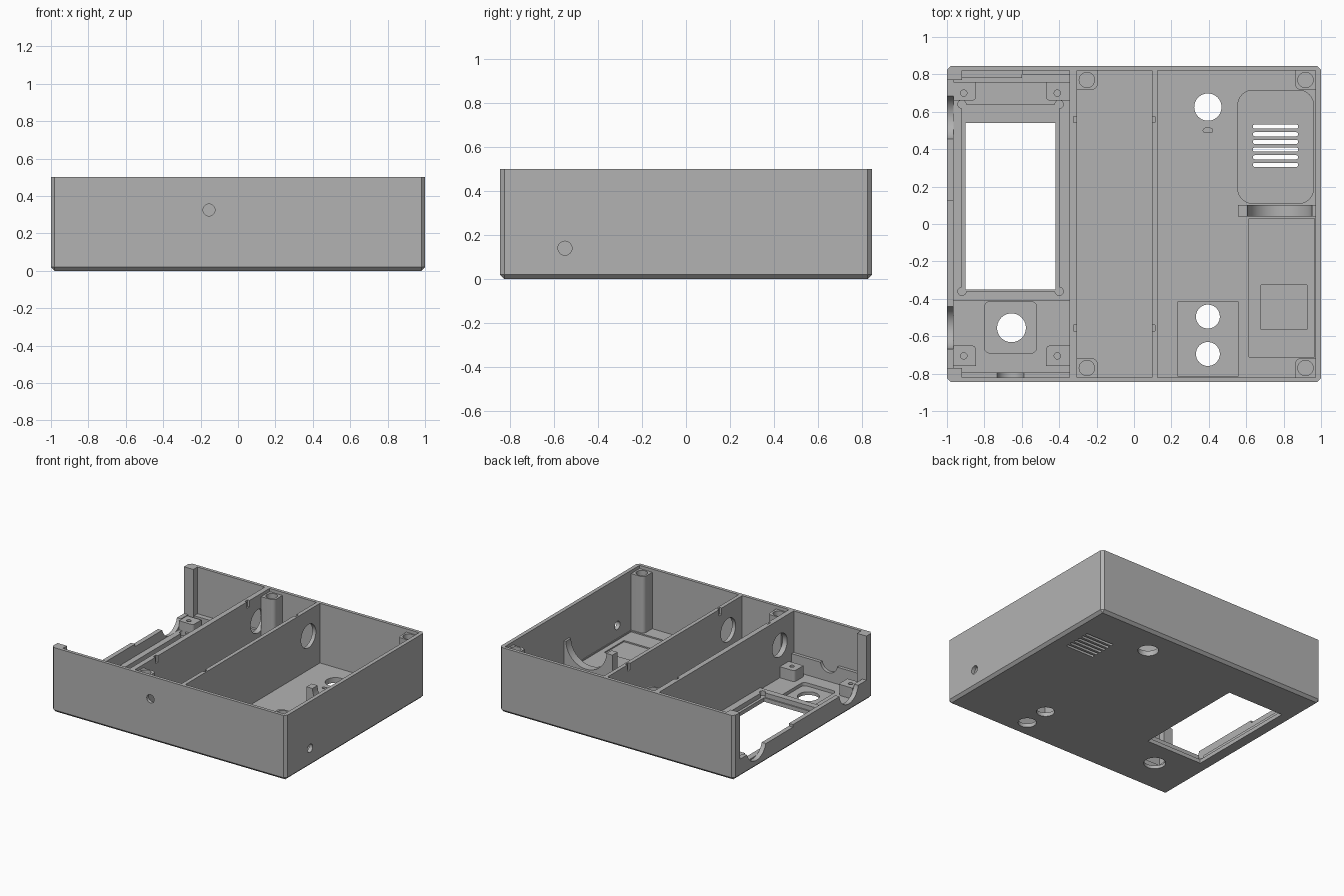
import bpy, bmesh, math
from mathutils import Matrix, Vector

if "Cube" in bpy.data.objects:
    bpy.data.objects.remove(bpy.data.objects["Cube"])

grey = bpy.data.materials.new("plain grey")
grey.diffuse_color = (0.45, 0.45, 0.45, 1)
grey.use_nodes = True
grey.node_tree.nodes["Principled BSDF"].inputs["Base Color"].default_value = grey.diffuse_color


def make(name, bm):
    me = bpy.data.meshes.new(name)
    bm.normal_update()
    bm.to_mesh(me)
    bm.free()
    me.materials.append(grey)
    ob = bpy.data.objects.new(name, me)
    bpy.context.collection.objects.link(ob)
    return ob


def box(name, x0, x1, y0, y1, z0, z1, r=0, seg=6, corner=None):
    """Box with optionally rounded vertical edges (all, or those picked by corner)."""
    bm = bmesh.new()
    bmesh.ops.create_cube(bm, size=1)
    for v in bm.verts:
        v.co = Vector((x1 if v.co.x > 0 else x0, y1 if v.co.y > 0 else y0, z1 if v.co.z > 0 else z0))
    if r:
        edges = [e for e in bm.edges if abs(e.verts[0].co.z - e.verts[1].co.z) > 1e-4
                 and (corner is None or corner(e.verts[0].co))]
        bmesh.ops.bevel(bm, geom=edges, offset=r, segments=seg, profile=0.5, affect='EDGES')
    return make(name, bm)


def rod(name, c, r, length, axis='z', seg=40):
    """Cylinder centred on c along one axis."""
    bm = bmesh.new()
    bmesh.ops.create_cone(bm, cap_ends=True, segments=seg, radius1=r, radius2=r, depth=length)
    rot = {'z': Matrix(), 'x': Matrix.Rotation(math.pi / 2, 4, 'Y'),
           'y': Matrix.Rotation(math.pi / 2, 4, 'X')}[axis]
    bm.transform(Matrix.Translation(c) @ rot)
    return make(name, bm)


def cut(target, cutters):
    """Subtract all cutters, bake the result and remove the cutters."""
    for c in cutters:
        m = target.modifiers.new("cut", 'BOOLEAN')
        m.operation, m.solver, m.object = 'DIFFERENCE', 'EXACT', c
    dg = bpy.context.evaluated_depsgraph_get()
    me = bpy.data.meshes.new_from_object(target.evaluated_get(dg))
    target.modifiers.clear()
    target.data = me
    for c in cutters:
        bpy.data.objects.remove(c)


# Outer case with chamfered bottom and upright edges
bm = bmesh.new()
bmesh.ops.create_cube(bm, size=1)
bmesh.ops.scale(bm, vec=(2, 1.69, 0.5), verts=bm.verts)
bmesh.ops.translate(bm, vec=(0, 0, 0.25), verts=bm.verts)
edges = [e for e in bm.edges if min(v.co.z for v in e.verts) < 0.01]
bmesh.ops.bevel(bm, geom=edges, offset=0.02, segments=1, affect='EDGES')
case = make("case", bm)

# Bays, left wall opening and cable notches
cuts = [box("c", -0.965, -0.325, -0.82, 0.82, 0.05, 0.7),
        box("c", -0.325, 0.11, -0.82, 0.82, 0.04, 0.7),
        box("c", 0.11, 0.97, -0.82, 0.82, 0.04, 0.7),
        box("c", -1.1, -0.95, -0.77, 0.13, 0.16, 0.7),
        box("c", -1.1, -0.95, 0.125, 0.77, 0.14, 0.7),
        rod("c", (-1, 0.57, 0.175), 0.12, 0.1, 'x'),
        rod("c", (-1, -0.555, 0.175), 0.115, 0.1, 'x')]
# Screen pocket with relieved corners, and its window
cuts += [box("c", -0.92, -0.40, -0.36, 0.64, 0.03, 0.2),
         box("c", -0.90, -0.42, -0.35, 0.54, -0.1, 0.2)]
cuts += [rod("c", (x, y, 0.13), 0.022, 0.2, seg=20) for x in (-0.92, -0.40) for y in (-0.36, 0.64)]
# Recesses in the floor
cuts += [box("c", -0.80, -0.52, -0.69, -0.415, 0.025, 0.2, 0.03),
         box("c", 0.555, 0.96, 0.11, 0.715, 0.025, 0.2, 0.08, 8),
         box("c", 0.615, 0.965, -0.71, 0.03, 0.03, 0.2),
         box("c", 0.68, 0.925, -0.565, -0.325, 0.02, 0.2),
         box("c", 0.235, 0.555, -0.815, -0.415, 0.03, 0.2),
         box("c", 0.37, 0.42, 0.488, 0.512, 0.02, 0.2, 0.011)]
# Round holes through the floor, front wall and right wall
for x, y, r in ((-0.655, -0.555, 0.077), (0.395, 0.625, 0.073),
                (0.395, -0.495, 0.064), (0.395, -0.695, 0.064)):
    cuts.append(rod("c", (x, y, 0), r, 0.3))
cuts += [rod("c", (-0.155, -0.84, 0.325), 0.032, 0.1, 'y', 24),
         rod("c", (1, -0.55, 0.14), 0.032, 0.1, 'x', 24)]
# Vent slots
cuts += [box("c", 0.635, 0.878, 0.305 + 0.041 * i, 0.327 + 0.041 * i, -0.1, 0.2, 0.0105, 4)
         for i in range(6)]
cut(case, cuts)

# Dividers with round cable holes and small slots at the top
for name, x0, x1, s0, s1 in (("left_divider", -0.345, -0.305, -0.323, -0.29),
                             ("right_divider", 0.095, 0.125, 0.08, 0.113)):
    wall = box(name, x0, x1, -0.82, 0.82, 0.035, 0.5)
    cut(wall, [rod("c", (x0, y, 0.3), 0.09, 0.2, 'x') for y in (-0.65, 0.68)]
        + [box("c", s0, s1, y - 0.016, y + 0.016, 0.45, 0.6) for y in (-0.555, 0.56)])

# Raised frame around the screen pocket
frame = box("screen_frame", -0.965, -0.345, -0.41, 0.76, 0.045, 0.065)
cut(frame, [box("c", -0.92, -0.40, -0.36, 0.64, 0, 0.2)]
    + [rod("c", (x, y, 0.1), 0.022, 0.2, seg=20) for x in (-0.92, -0.40) for y in (-0.36, 0.64)])

# Low mounting blocks in the screen bay
for side, x0, x1, hx in (("left", -0.965, -0.845, -0.91), ("right", -0.47, -0.345, -0.41)):
    for end, y0, y1, hy in (("back", 0.66, 0.76, 0.70), ("front", -0.76, -0.65, -0.705)):
        ob = box(f"mount_{end}_{side}", x0, x1, y0, y1, 0.04, 0.135, 0.02, 4,
                 lambda c: abs(c.y) < 0.7 and -0.9 < c.x < -0.4)
        cut(ob, [rod("c", (hx, hy, 0.135), 0.017, 0.1, seg=20)])

# Ledges along the end walls of the screen bay, front one notched
box("back_ledge_left", -0.92, -0.60, 0.78, 0.825, 0.04, 0.14)
box("back_ledge_right", -0.60, -0.345, 0.80, 0.825, 0.04, 0.16)
ledge = box("front_ledge", -0.92, -0.345, -0.825, -0.795, 0.04, 0.18)
cut(ledge, [rod("c", (-0.66, -0.80, 0.19), 0.072, 0.2, 'y')])

# Full-height corner posts of the left opening
box("opening_post_back", -0.97, -0.92, 0.77, 0.825, 0.04, 0.5)
box("opening_post_front", -0.97, -0.92, -0.825, -0.77, 0.04, 0.5)

# Tall screw posts in the case corners
for side, x0, x1, hx in (("middle", -0.306, -0.195, -0.252), ("right", 0.862, 0.972, 0.917)):
    for end, s in (("back", 1), ("front", -1)):
        y0, y1 = sorted((0.718 * s, 0.822 * s))
        ob = box(f"screw_post_{end}_{side}", x0, x1, y0, y1, 0.035, 0.475, 0.03, 5,
                 lambda c: abs(c.y) < 0.75 and (c.x > -0.25 and c.x < 0.9))
        cut(ob, [rod("c", (hx, 0.77 * s, 0.42), 0.041, 0.2, seg=24)])

# Curved cradle for a round part
cradle = box("cradle", 0.557, 0.972, 0.04, 0.102, 0.03, 0.27)
cut(cradle, [rod("c", (0.78, 0.07, 0.275), 0.173, 0.2, 'y', 48)])

# Smooth the round surfaces and keep edges sharp
for ob in bpy.context.scene.objects:
    ob.select_set(True)
bpy.context.view_layer.objects.active = case
bpy.ops.object.shade_smooth_by_angle(angle=math.radians(30))
